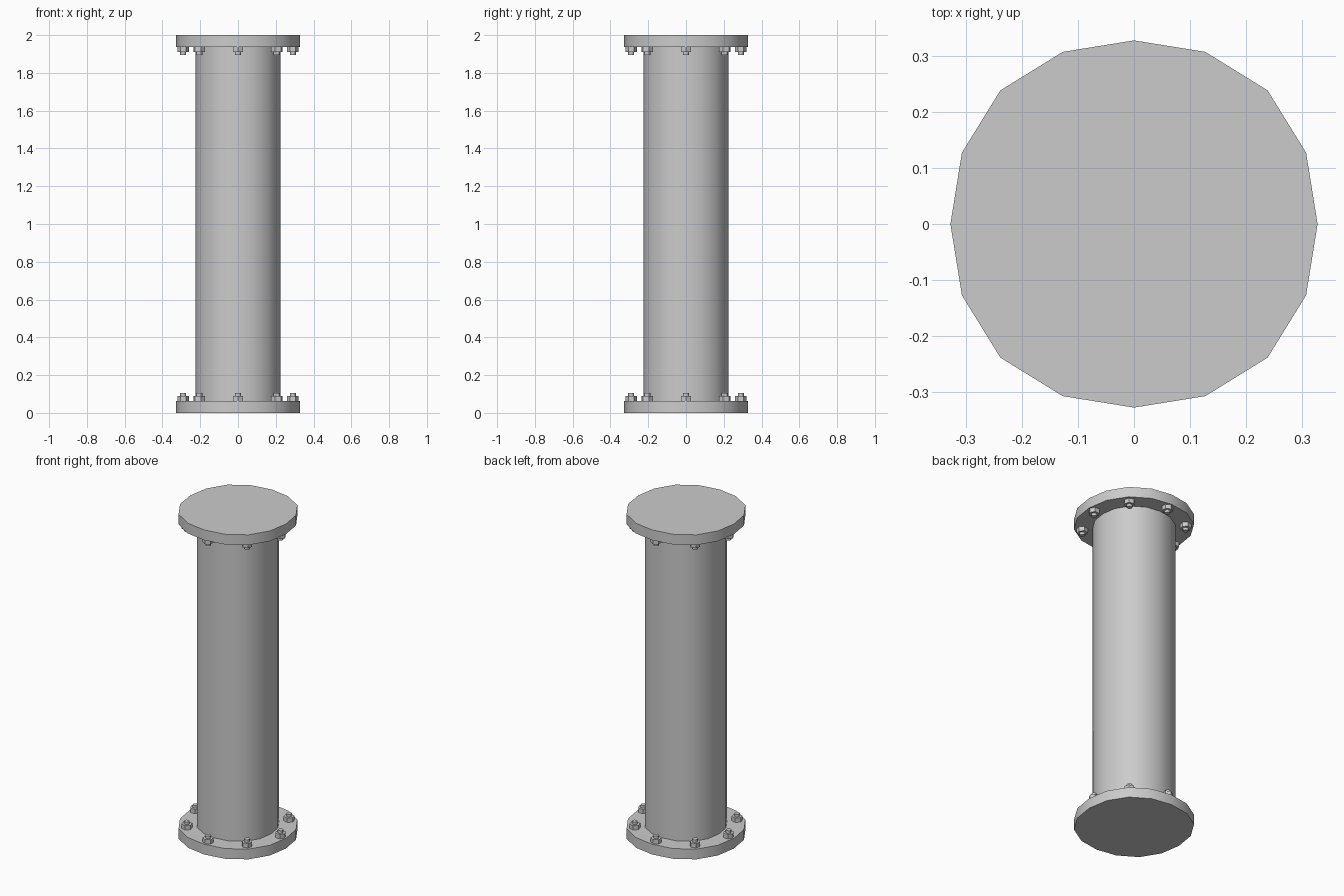
import bpy
import bmesh
from math import cos, sin, pi, radians

if "Cube" in bpy.data.objects:
    bpy.data.objects.remove(bpy.data.objects["Cube"], do_unlink=True)

SIDES = 16
BOLTS = 8
HEIGHT = 2.0
FLANGE_T = 0.063
FLANGE_R = 0.332
PIPE_R = 0.229
BOLT_CIRCLE = 0.29


def prism(name, radius, z0, z1, sides, x=0, y=0, turn=0, squareness=0):
    """Closed prism; squareness pushes the diagonal corners outward a little."""
    bm = bmesh.new()
    ring = []
    for i in range(sides):
        a = turn + 2 * pi * i / sides
        r = radius * (1 - squareness * cos(4 * a))
        ring.append(bm.verts.new((x + r * cos(a), y + r * sin(a), z0)))
    base = bm.faces.new(ring)
    top = bmesh.ops.extrude_face_region(bm, geom=[base])["geom"]
    moved = [v for v in top if isinstance(v, bmesh.types.BMVert)]
    bmesh.ops.translate(bm, verts=moved, vec=(0, 0, z1 - z0))
    # Keep a base cap when the extrusion drops it
    if base.is_valid is False:
        bm.faces.new(ring)
    bmesh.ops.recalc_face_normals(bm, faces=bm.faces)
    mesh = bpy.data.meshes.new(name)
    bm.to_mesh(mesh)
    bm.free()
    obj = bpy.data.objects.new(name, mesh)
    bpy.context.collection.objects.link(obj)
    return obj


def smooth(obj, angle):
    bpy.ops.object.select_all(action="DESELECT")
    obj.select_set(True)
    bpy.context.view_layer.objects.active = obj
    bpy.ops.object.shade_smooth_by_angle(angle=radians(angle))


# Pipe between the two flanges
pipe = prism("pipe", PIPE_R, FLANGE_T, HEIGHT - FLANGE_T, SIDES, squareness=0.0145)
smooth(pipe, 35)

# Each end: a flange plate with a ring of nuts and studs facing the pipe
for end, outer, inward in (("bottom", 0, 1), ("top", HEIGHT, -1)):
    def level(depth):
        return outer + inward * depth

    flange = prism(end + "_flange", FLANGE_R, *sorted((outer, level(FLANGE_T))),
                   SIDES, squareness=0.0145)
    smooth(flange, 35)
    for i in range(BOLTS):
        a = 2 * pi * i / BOLTS
        x, y = BOLT_CIRCLE * cos(a), BOLT_CIRCLE * sin(a)
        prism(f"{end}_nut_{i + 1}", 0.031, *sorted((level(FLANGE_T), level(0.09))),
              6, x, y, a)
        stud = prism(f"{end}_stud_{i + 1}", 0.016,
                     *sorted((level(0.09), level(0.106))), 8, x, y, a)
        smooth(stud, 50)
